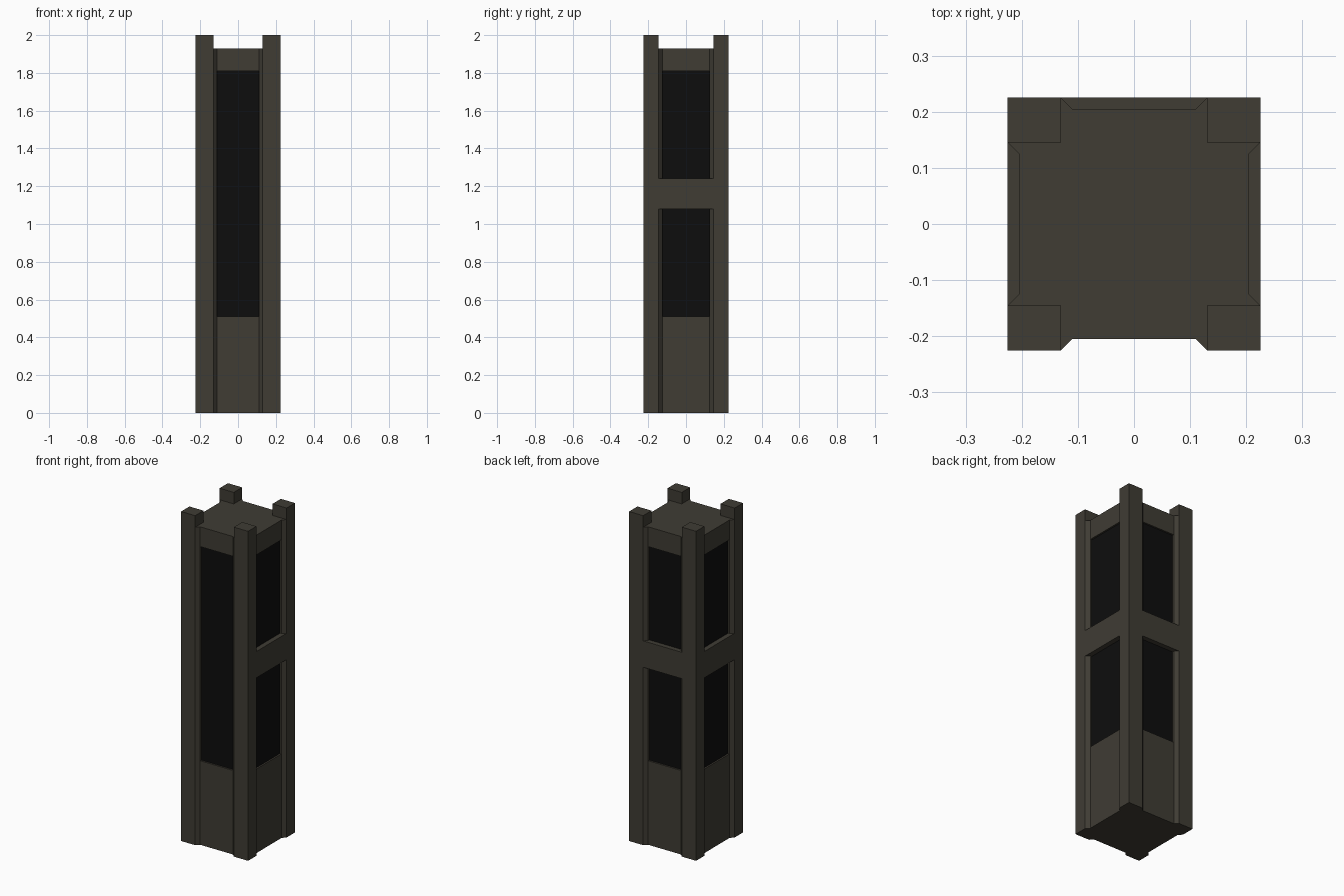
import bpy, bmesh

if "Cube" in bpy.data.objects:
    bpy.data.objects.remove(bpy.data.objects["Cube"])

R = 0.225            # outer half width
PANEL = 0.205        # recessed panel plane
GLASS = 0.195        # window plane
ROOF, TOP = 1.93, 2.0
BAND = (1.08, 1.24)
HALF = [0.13, 0.145, 0.13, 0.145]   # post inner edge: front, right, back, left
CHAMFER = 0.02


def material(name, rgb):
    m = bpy.data.materials.new(name)
    m.diffuse_color = (*rgb, 1)
    m.use_nodes = True
    m.node_tree.nodes["Principled BSDF"].inputs["Base Color"].default_value = m.diffuse_color
    return m


STONE = material("dark_stone", (0.05, 0.045, 0.034))
BLACK = material("black_glass", (0.004, 0.004, 0.004))


def place(side, a, o, z):
    """Map (along, outward, z) on one side to world space."""
    return [(a, -o, z), (o, a, z), (-a, o, z), (-o, -a, z)][side]


def face(bm, side, pts):
    bm.faces.new([bm.verts.new(place(side, *p)) for p in pts])


def wall(bm, side, a0, o0, a1, o1, z0, z1):
    face(bm, side, [(a0, o0, z0), (a1, o1, z0), (a1, o1, z1), (a0, o0, z1)])


def ledge(bm, side, a_in, o_in, a_out, o_out, z, up):
    pts = [(-a_out, o_out, z), (a_out, o_out, z), (a_in, o_in, z), (-a_in, o_in, z)]
    face(bm, side, pts if up else pts[::-1])


def finish(bm, name, mat):
    bmesh.ops.remove_doubles(bm, verts=bm.verts, dist=1e-5)
    me = bpy.data.meshes.new(name)
    bm.to_mesh(me)
    bm.free()
    me.materials.append(mat)
    bpy.context.collection.objects.link(bpy.data.objects.new(name, me))


SIDES = ["front", "right", "back", "left"]

# Corner posts
bm = bmesh.new()
for s, p in enumerate(HALF):
    for a0, a1 in ((-R, -p), (p, R)):
        wall(bm, s, a0, R, a1, R, 0, TOP)
    q = HALF[(s + 1) % 4]
    face(bm, s, [(p, q, TOP), (p, R, TOP), (R, R, TOP), (R, q, TOP)])
    # inner walls above the roof
    face(bm, s, [(p, R, ROOF), (p, R, TOP), (p, q, TOP), (p, q, ROOF)])
    face(bm, s, [(p, q, ROOF), (p, q, TOP), (R, q, TOP), (R, q, ROOF)])
bmesh.ops.recalc_face_normals(bm, faces=bm.faces)
finish(bm, "corner_posts", STONE)

# Roof and base slabs
roof, base = [], []
for s, p in enumerate(HALF):
    a = p - CHAMFER
    edge = [(-p, R), (-a, PANEL), (a, PANEL), (p, R)]
    roof += [place(s, *e, ROOF) for e in edge + [(p, HALF[(s + 1) % 4])]]
    base += [place(s, *e, 0) for e in edge + [(R, R)]]
for name, pts in (("roof", roof), ("base", base[::-1])):
    bm = bmesh.new()
    bm.faces.new([bm.verts.new(v) for v in pts])
    finish(bm, name, STONE)

# Four recessed sides with windows; all but the front carry a cross band
for s, p in enumerate(HALF):
    a = p - CHAMFER
    banded = s != 0
    bm, glass = bmesh.new(), bmesh.new()
    for z0, z1 in ([(0, BAND[0]), (BAND[1], ROOF)] if banded else [(0, ROOF)]):
        wall(bm, s, -p, R, -a, PANEL, z0, z1)
        wall(bm, s, a, PANEL, p, R, z0, z1)
    wall(bm, s, -a, PANEL, a, PANEL, 0, 0.51)
    wall(bm, s, -a, PANEL, a, PANEL, 1.81, ROOF)
    ledge(bm, s, a, GLASS, a, PANEL, 0.51, True)
    ledge(bm, s, a, GLASS, a, PANEL, 1.81, False)
    for z0, z1 in ([(0.51, BAND[0]), (BAND[1], 1.81)] if banded else [(0.51, 1.81)]):
        wall(glass, s, -a, GLASS, a, GLASS, z0, z1)
        wall(bm, s, -a, PANEL, -a, GLASS, z0, z1)
        wall(bm, s, a, GLASS, a, PANEL, z0, z1)
    finish(bm, SIDES[s] + "_panel", STONE)
    finish(glass, SIDES[s] + "_window", BLACK)
    if banded:
        bm = bmesh.new()
        wall(bm, s, -p, R, p, R, *BAND)
        for z, up in ((BAND[1], True), (BAND[0], False)):
            ledge(bm, s, a, PANEL, p, R, z, up)
            ledge(bm, s, a, GLASS, a, PANEL, z, up)
        finish(bm, SIDES[s] + "_band", STONE)
